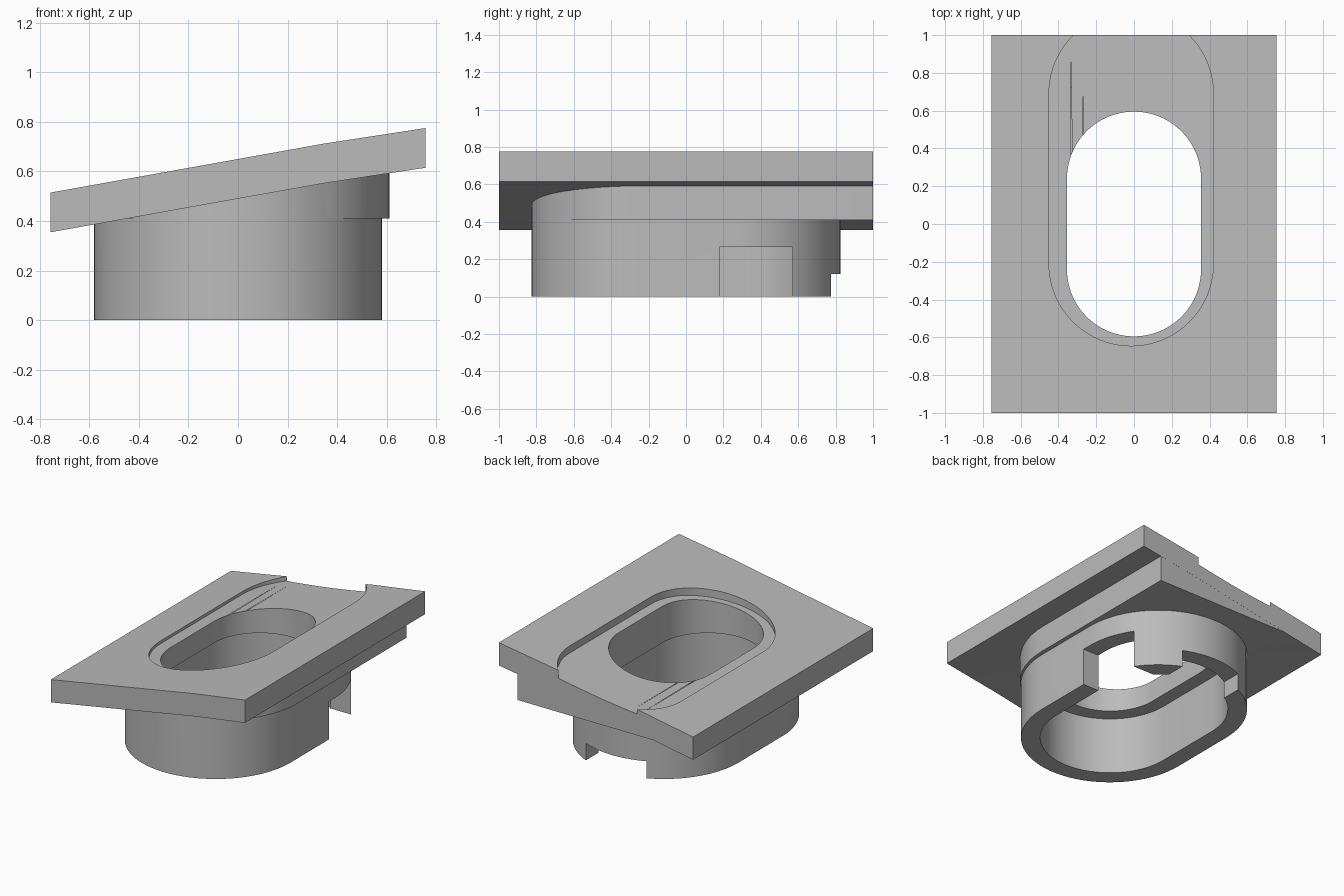
import bpy, bmesh, math

if "Cube" in bpy.data.objects:
    bpy.data.objects.remove(bpy.data.objects["Cube"])

grey = bpy.data.materials.new("plain_grey")
grey.use_nodes = True
grey.diffuse_color = (0.5, 0.5, 0.5, 1)
grey.node_tree.nodes["Principled BSDF"].inputs["Base Color"].default_value = (0.5, 0.5, 0.5, 1)

KINK = 0.35      # where the plate's slope eases off
THICK = 0.16


def plate_top(x):
    return 0.65 + 0.179 * min(x, KINK) + 0.153 * max(0, x - KINK)


def mid_plate(x):
    return 0.57 + 0.175 * x


def recess_floor(x):
    u = (x + 0.015) / 0.435
    return plate_top(x) - (0.035 + 0.015 * u + 0.015 * (1 - u * u))


def finish(name, bm):
    bmesh.ops.recalc_face_normals(bm, faces=bm.faces[:])
    mesh = bpy.data.meshes.new(name)
    bm.to_mesh(mesh)
    bm.free()
    mesh.materials.append(grey)
    obj = bpy.data.objects.new(name, mesh)
    bpy.context.collection.objects.link(obj)
    return obj


def stadium(r, y0, y1, cx=0, flat_back=False, steps=40):
    """Outline of two half circles joined by straight sides."""
    front = [math.pi + math.pi * i / steps for i in range(steps + 1)]
    pts = [(cx + r * math.cos(a), y0 + r * math.sin(a)) for a in front]
    if flat_back:
        return pts + [(cx + r, y1), (cx - r, y1)]
    return pts + [(cx - r * math.cos(a), y1 - r * math.sin(a)) for a in front]


def prism(name, outline, low, high, strips=0):
    """Upright prism; low and high are heights or functions of x."""
    bm = bmesh.new()
    face = bm.faces.new([bm.verts.new((x, y, 0)) for x, y in outline])
    base = [face]
    # split into strips so that a curved end stays made of flat faces
    for i in range(strips):
        bmesh.ops.bisect_plane(bm, geom=bm.verts[:] + bm.edges[:] + bm.faces[:],
                               plane_co=(-0.4 + 0.8 * i / (strips - 1), 0, 0),
                               plane_no=(1, 0, 0))
    base = bm.faces[:]
    made = bmesh.ops.extrude_face_region(bm, geom=base, use_keep_orig=True)
    upper = {v for v in made["geom"] if isinstance(v, bmesh.types.BMVert)}
    for v in bm.verts:
        end = high if v in upper else low
        v.co.z = end(v.co.x) if callable(end) else end
    return finish(name, bm)


def box(name, x0, x1, y0, y1, z0, z1):
    return prism(name, [(x0, y0), (x1, y0), (x1, y1), (x0, y1)], z0, z1)


def combine(target, tool, operation):
    mod = target.modifiers.new(tool.name, "BOOLEAN")
    mod.operation = operation
    mod.solver = "EXACT"
    mod.object = tool
    bpy.context.view_layer.objects.active = target
    bpy.ops.object.modifier_apply(modifier=mod.name)
    bpy.data.objects.remove(tool)


# Sloping plate, its side profile swept from front to back
bm = bmesh.new()
xs = [-0.755, KINK, 0.755]
profile = [(x, plate_top(x)) for x in xs] + [(x, plate_top(x) - THICK) for x in reversed(xs)]
face = bm.faces.new([bm.verts.new((x, -1, z)) for x, z in profile])
made = bmesh.ops.extrude_face_region(bm, geom=[face], use_keep_orig=True)
bmesh.ops.translate(bm, vec=(0, 2, 0),
                    verts=[v for v in made["geom"] if isinstance(v, bmesh.types.BMVert)])
plate = finish("sloping_plate_with_sleeve", bm)

# Thickened support under the plate, running out to the back edge
combine(plate, prism("support", stadium(0.61, -0.208, 0.9995, flat_back=True), 0.41, mid_plate), "UNION")

# Oval sleeve
combine(plate, prism("sleeve", stadium(0.58, -0.245, 0.245), 0, mid_plate), "UNION")

# Dished recess in the top, open at the back
combine(plate, prism("recess", stadium(0.435, -0.21, 0.69, cx=-0.015), recess_floor, 1, strips=13), "DIFFERENCE")

# Wide bore in the sleeve, narrower opening through the plate
combine(plate, prism("bore", stadium(0.455, -0.245, 0.245), -0.1, 0.405), "DIFFERENCE")
combine(plate, prism("opening", stadium(0.355, -0.24, 0.24), 0.2, 1), "DIFFERENCE")

# Notches in the sleeve's side and back
combine(plate, box("side_notch", 0.2, 0.75, 0.18, 0.57, -0.1, 0.265), "DIFFERENCE")
combine(plate, box("back_notch", -0.236, 0.236, 0.5, 0.95, -0.1, 0.12), "DIFFERENCE")

bpy.ops.object.select_all(action="DESELECT")
plate.select_set(True)
bpy.context.view_layer.objects.active = plate
bpy.ops.object.shade_smooth_by_angle(angle=math.radians(25))
